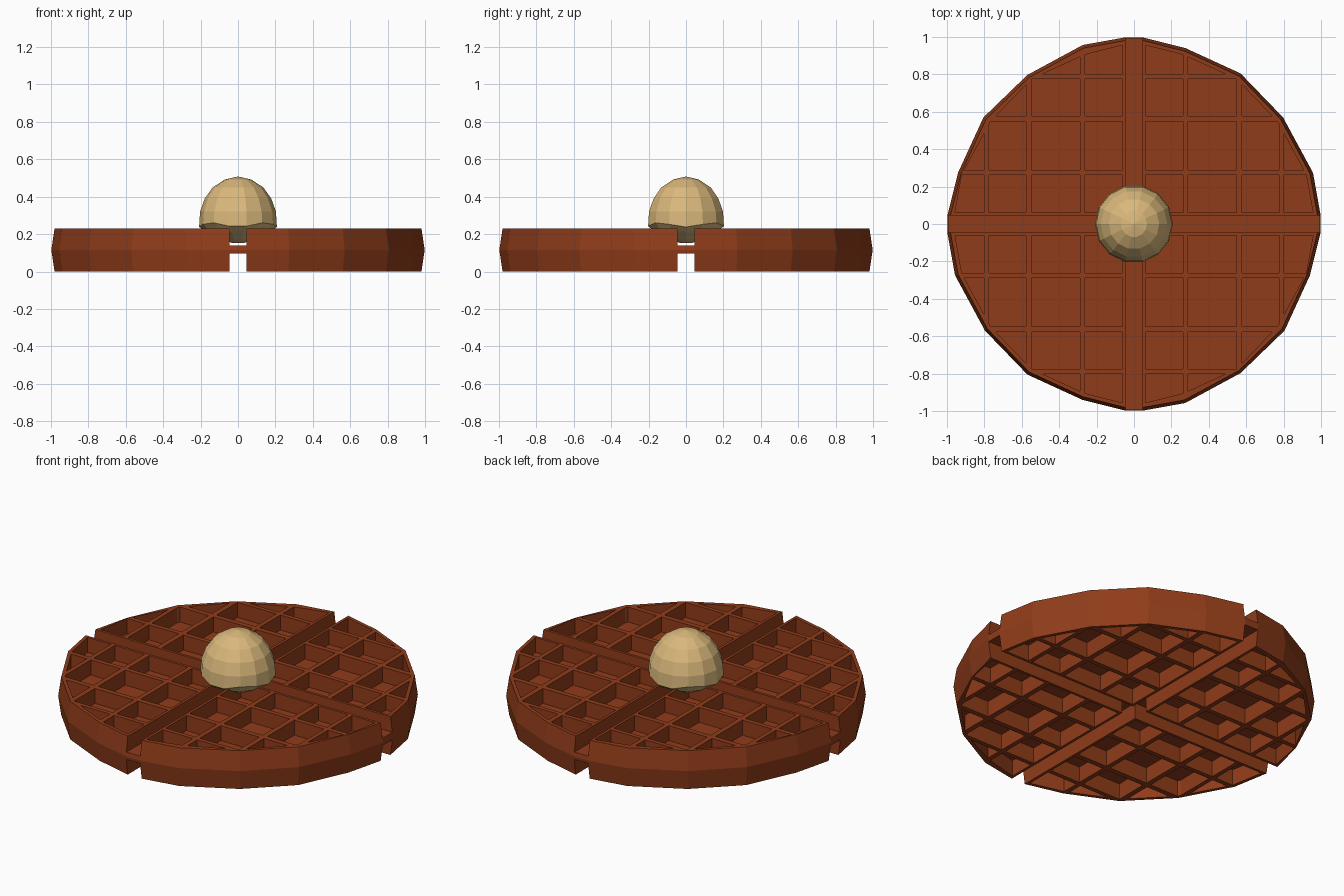
import bpy, bmesh, math
from mathutils import Vector

if "Cube" in bpy.data.objects:
    bpy.data.objects.remove(bpy.data.objects["Cube"])


def material(name, rgb):
    m = bpy.data.materials.new(name)
    m.diffuse_color = (*rgb, 1)
    m.use_nodes = True
    m.node_tree.nodes["Principled BSDF"].inputs["Base Color"].default_value = m.diffuse_color
    return m


def finish(bm, name, mat):
    bmesh.ops.recalc_face_normals(bm, faces=bm.faces)
    me = bpy.data.meshes.new(name)
    bm.to_mesh(me)
    bm.free()
    me.materials.append(mat)
    ob = bpy.data.objects.new(name, me)
    bpy.context.collection.objects.link(ob)
    return ob


def loft(bm, loops):
    """Closed solid through matching loops of 3D points."""
    rings = [[bm.verts.new(p) for p in loop] for loop in loops]
    n = len(rings[0])
    for a, b in zip(rings, rings[1:]):
        for i in range(n):
            j = (i + 1) % n
            bm.faces.new((a[i], a[j], b[j], b[i]))
    bm.faces.new(rings[0][::-1])
    bm.faces.new(rings[-1])


def flat(points, z, s=1.0):
    return [(x * s, y * s, z) for x, y in points]


def clip(poly, outline):
    """Clip a convex polygon to a convex counter-clockwise outline."""
    for i, a in enumerate(outline):
        b = outline[(i + 1) % len(outline)]
        side = lambda p: (b[0]-a[0]) * (p[1]-a[1]) - (b[1]-a[1]) * (p[0]-a[0])
        out = []
        for p, q in zip(poly, poly[1:] + poly[:1]):
            sp, sq = side(p), side(q)
            if sp >= 0:
                out.append(p)
            if sp * sq < 0:
                t = sp / (sp - sq)
                out.append((p[0] + t * (q[0]-p[0]), p[1] + t * (q[1]-p[1])))
        poly = out
        if len(poly) < 3:
            return []
    return poly


def area(p):
    return abs(sum(a[0]*b[1] - a[1]*b[0] for a, b in zip(p, p[1:] + p[:1]))) / 2


brown = material("waffle_brown", (0.28, 0.045, 0.01))
cream = material("butter_cream", (0.70, 0.48, 0.20))

H, LOW, HIGH, GAP = 0.23, 0.096, 0.14, 0.046

# Round many-sided slab with a slightly bulging edge
quarter = [(0.998, GAP), (0.957, 0.274), (0.797, 0.57),
           (0.57, 0.805), (0.276, 0.94), (GAP, 0.998)]
outline = []
for k in range(4):
    c, s = round(math.cos(k * math.pi / 2)), round(math.sin(k * math.pi / 2))
    outline += [(x * c - y * s, x * s + y * c) for x, y in quarter]
bm = bmesh.new()
loft(bm, [flat(outline, 0, 0.983), flat(outline, H / 2), flat(outline, H, 0.983)])
waffle = finish(bm, "waffle", brown)

# Cutters: square pockets and the cross channel, on both faces
inner = [(x * 0.962, y * 0.962) for x, y in outline]
spans = [(0.062, 0.262), (0.29, 0.547), (0.578, 0.776), (0.802, 1.1)]
pockets = []
for x0, x1 in spans:
    for y0, y1 in spans:
        cell = clip([(x0, y0), (x1, y0), (x1, y1), (x0, y1)], inner)
        if len(cell) > 2 and area(cell) > 0.0008:
            pockets += [[(x * sx, y * sy) for x, y in cell][::sx * sy]
                        for sx in (1, -1) for sy in (1, -1)]
g, L = GAP, 1.2
cross = [(g, g), (g, L), (-g, L), (-g, g), (-L, g), (-L, -g),
         (-g, -g), (-g, -L), (g, -L), (g, -g), (L, -g), (L, g)]
bm = bmesh.new()
for poly in pockets + [cross]:
    loft(bm, [flat(poly, -0.1), flat(poly, LOW)])
    loft(bm, [flat(poly, HIGH), flat(poly, H + 0.1)])
cutter = finish(bm, "pocket_cutter", brown)
cutter.hide_render = True

mod = waffle.modifiers.new("pockets", "BOOLEAN")
mod.operation, mod.solver, mod.object = "DIFFERENCE", "EXACT", cutter
bpy.context.view_layer.update()
result = bpy.data.meshes.new_from_object(
    waffle.evaluated_get(bpy.context.evaluated_depsgraph_get()))
waffle.modifiers.clear()
waffle.data = result
bpy.data.objects.remove(cutter)

# Scoop of butter: faceted dome with an uneven lip and a rounded underside
N = 14
profile = [(0.03, 0.152), (0.10, 0.175), (0.17, 0.215), (0.208, 0.25),
           (0.203, 0.32), (0.178, 0.39), (0.135, 0.45), (0.07, 0.492)]
bm = bmesh.new()
rings = []
for k, (r, z) in enumerate(profile):
    ring = []
    for i in range(N):
        a = 2 * math.pi * i / N
        wave = 0.012 * math.cos(4 * a) if k == 3 else 0
        ring.append(bm.verts.new((r * math.cos(a), r * math.sin(a), z - wave)))
    rings.append(ring)
for a, b in zip(rings, rings[1:]):
    for i in range(N):
        j = (i + 1) % N
        bm.faces.new((a[i], a[j], b[j], b[i]))
bm.faces.new(rings[0][::-1])
top = bm.verts.new(Vector((0, 0, 0.508)))
for i in range(N):
    bm.faces.new((rings[-1][i], rings[-1][(i + 1) % N], top))
finish(bm, "butter_scoop", cream)
